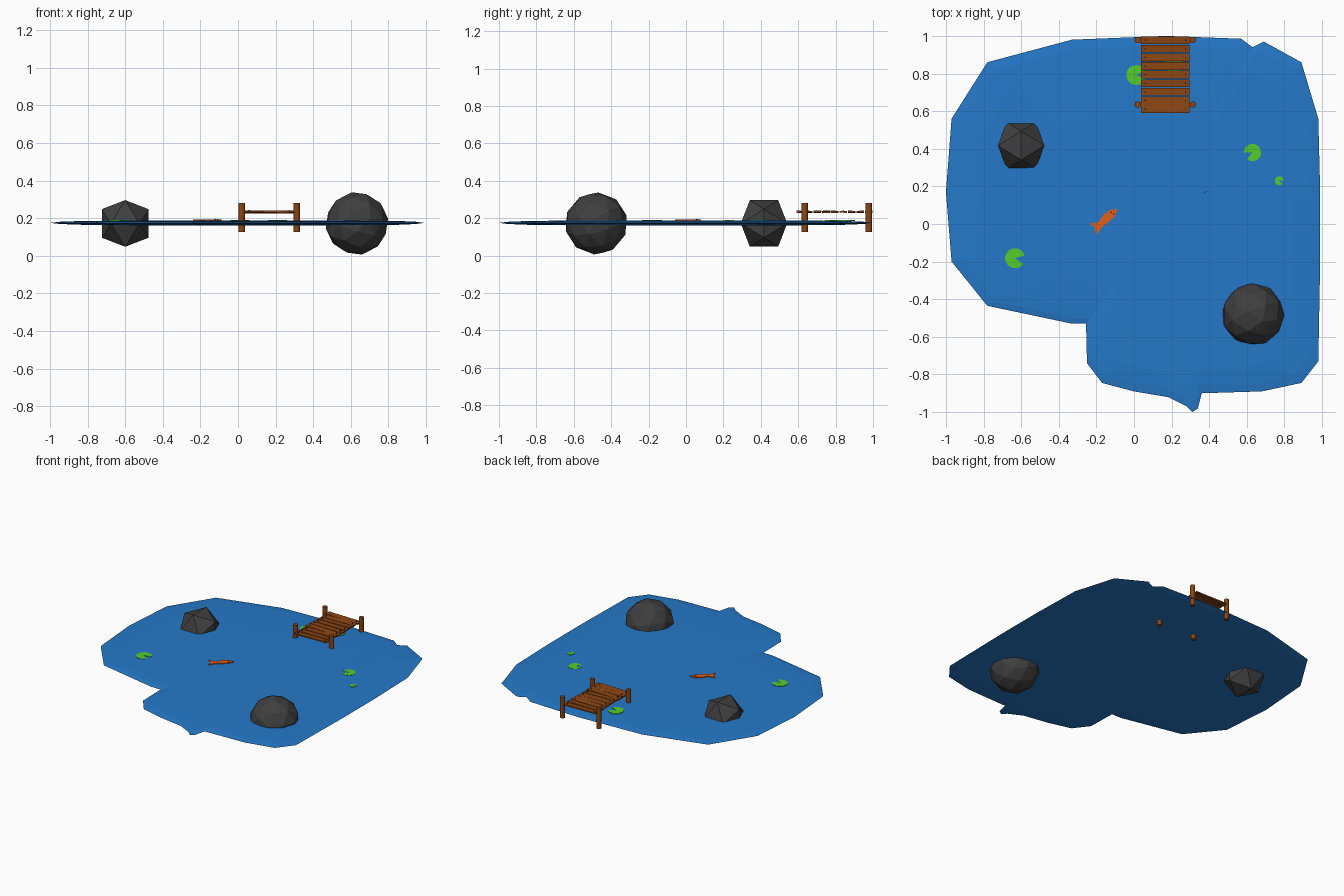
import bpy, bmesh, math, random
from mathutils import Vector, Matrix

if "Cube" in bpy.data.objects:
    bpy.data.objects.remove(bpy.data.objects["Cube"])

random.seed(4)


def material(name, rgb):
    m = bpy.data.materials.new(name)
    m.diffuse_color = (*rgb, 1)
    m.use_nodes = True
    m.node_tree.nodes["Principled BSDF"].inputs["Base Color"].default_value = m.diffuse_color
    return m


BLUE = material("water_blue", (0.018, 0.19, 0.58))
GREY = material("stone_grey", (0.05, 0.05, 0.05))
BROWN = material("wood_brown", (0.26, 0.06, 0.007))
GREEN = material("leaf_green", (0.09, 0.6, 0.03))
ORANGE = material("fish_orange", (0.75, 0.12, 0.01))
BLACK = material("black", (0.01, 0.01, 0.01))


def finish(name, bm, mat):
    bmesh.ops.recalc_face_normals(bm, faces=bm.faces)
    me = bpy.data.meshes.new(name)
    bm.to_mesh(me)
    bm.free()
    me.materials.append(mat)
    ob = bpy.data.objects.new(name, me)
    bpy.context.collection.objects.link(ob)
    return ob


def slab(name, pts, z0, z1, mat):
    """Closed flat outline extruded from z0 to z1."""
    bm = bmesh.new()
    face = bm.faces.new([bm.verts.new((x, y, z0)) for x, y in pts])
    ext = bmesh.ops.extrude_face_region(bm, geom=[face])["geom"]
    for v in ext:
        if isinstance(v, bmesh.types.BMVert):
            v.co.z = z1
    return finish(name, bm, mat)


def cylinder(name, loc, r, h, mat, n=12):
    bm = bmesh.new()
    bmesh.ops.create_cone(bm, cap_ends=True, segments=n, radius1=r, radius2=r,
                          depth=h, matrix=Matrix.Translation(loc))
    return finish(name, bm, mat)


# Pond: outline rings that thicken from a sharp rim towards the middle
outline = [(-1, .17), (-.97, .56), (-.78, .86), (-.33, .98), (.17, 1), (.57, .985),
           (.63, .94), (.69, .97), (.89, .86), (.98, .56), (.99, .17), (.99, -.2),
           (.98, -.73), (.89, -.845), (.68, -.89), (.36, -.9), (.34, -.98), (.31, -1),
           (.28, -.97), (.18, -.92), (0, -.89), (-.17, -.845), (-.25, -.74),
           (-.255, -.53), (-.33, -.53), (-.78, -.435), (-.97, -.2)]
cx, cy, zm = 0.1, 0.0, 0.175
bm = bmesh.new()
n = len(outline)


def ring(s, z):
    return [bm.verts.new((cx + (x - cx) * s, cy + (y - cy) * s, z)) for x, y in outline]


rim = ring(1, zm)
for sign in (1, -1):
    prev = rim
    for s, dz in ((.95, .006), (.85, .010), (.6, .013)):
        cur = ring(s, zm + sign * dz)
        for i in range(n):
            j = (i + 1) % n
            bm.faces.new((prev[i], prev[j], cur[j], cur[i]))
        prev = cur
    mid = bm.verts.new((cx, cy, zm + sign * .013))
    for i in range(n):
        bm.faces.new((prev[i], prev[(i + 1) % n], mid))
finish("pond_water", bm, BLUE)

# Small ripples on the water
for k, (x, y, a, l) in enumerate([(.25, -.57, 10, .05), (.36, -.55, 80, .06), (.38, .17, 35, .08)]):
    bm = bmesh.new()
    mat = Matrix.Translation((x, y, .186)) @ Matrix.Rotation(math.radians(a), 4, 'Z') \
        @ Matrix.Diagonal((l, .012, .006, 1))
    bmesh.ops.create_cone(bm, cap_ends=True, segments=4, radius1=1, radius2=0, depth=1, matrix=mat)
    finish(f"ripple_{k}", bm, BLUE)

# Small rock: icosahedron resting on an edge
a, b = 0.076, 0.124
bm = bmesh.new()
for s in (a, -a):
    for t in (b, -b):
        for p in ((0, s, t), (s, t, 0), (t, 0, s)):
            bm.verts.new(Vector(p) + Vector((-.6, .417, .172)))
bmesh.ops.convex_hull(bm, input=bm.verts)
finish("small_rock", bm, GREY)

# Large rock: faceted ball
bm = bmesh.new()
bmesh.ops.create_icosphere(bm, subdivisions=2, radius=.168, matrix=Matrix.Translation(
    (.632, -.48, .172)) @ Matrix.Rotation(.25, 4, 'X') @ Matrix.Rotation(.3, 4, 'Y'))
finish("large_rock", bm, GREY)

# Dock: posts, planks with nails
for i, x in enumerate((.02, .313)):
    for j, y in enumerate((.635, .978)):
        cylinder(f"dock_post_{i}{j}", (x, y, .204), .017, .153, BROWN)
for k in range(9):
    y = .611 + k * .0458
    bm = bmesh.new()
    m = Matrix.Translation((.167, y, .234)) @ Matrix.Rotation(random.uniform(-.02, .02), 4, 'Y') \
        @ Matrix.Rotation(random.uniform(-.08, .08), 4, 'X') @ Matrix.Diagonal((.258, .041, .009, 1))
    bmesh.ops.create_cube(bm, size=1, matrix=m)
    finish(f"dock_plank_{k}", bm, BROWN)
    for s, x in enumerate((.06, .274)):
        cylinder(f"dock_nail_{k}{s}", (x, y, .238), .004, .009, BLACK, 6)

# Beams under the planks and between post pairs
for k, y in enumerate((.635, .978)):
    bm = bmesh.new()
    bmesh.ops.create_cube(bm, size=1, matrix=Matrix.Translation((.167, y, .229))
                          @ Matrix.Diagonal((.29, .014, .008, 1)))
    finish(f"dock_beam_{k}", bm, BROWN)

# Lily pads: discs with a wedge cut out
for k, (x, y, r, ang) in enumerate([(.012, .792, .053, 0), (.21, .855, .05, 200), (.63, .38, .046, 205),
                                    (.772, .23, .024, -20), (-.633, -.182, .053, -10)]):
    pts = [(x, y)]
    for i in range(17):
        t = math.radians(ang + 25 + i * 310 / 16)
        pts.append((x + r * math.cos(t), y + r * math.sin(t)))
    slab(f"lily_pad_{k}", pts, .184, .1895, GREEN)

# Fish with eyes
fish = [(-.088, .08), (-.125, .076), (-.16, .052), (-.19, .008), (-.24, .002), (-.212, -.014),
        (-.197, -.058), (-.176, -.022), (-.13, .015), (-.1, .045)]
slab("fish_body", fish, .184, .194, ORANGE)
for k, (x, y) in enumerate(((-.122, .062), (-.108, .054))):
    cylinder(f"fish_eye_{k}", (x, y, .193), .004, .005, BLACK, 8)
